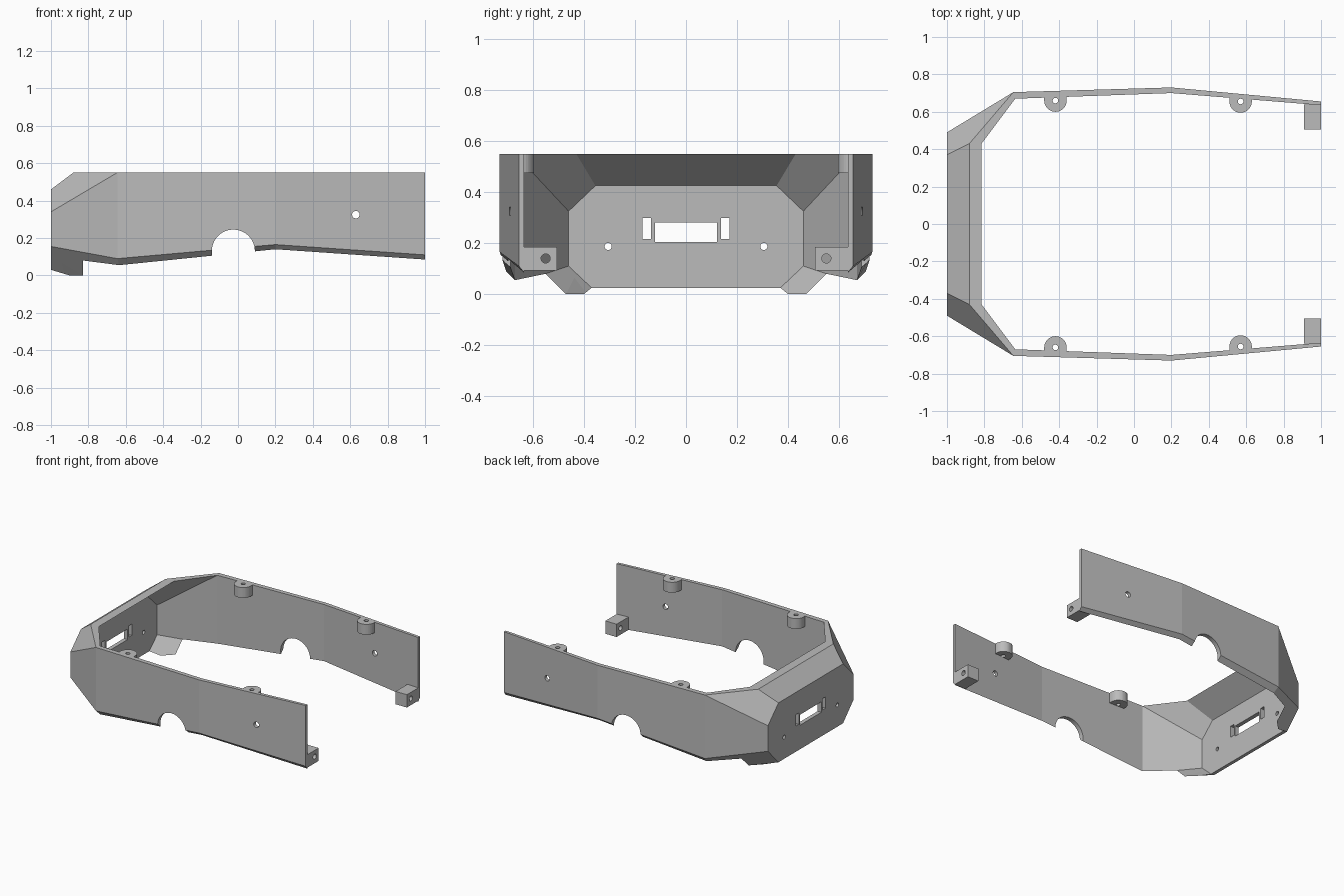
import bpy, bmesh, math
from mathutils import Matrix

cube = bpy.data.objects.get("Cube")
if cube:
    bpy.data.objects.remove(cube, do_unlink=True)

grey = bpy.data.materials.new("plain_grey")
grey.use_nodes = True
COLOR = (0.5, 0.5, 0.5, 1)
grey.diffuse_color = COLOR
grey.node_tree.nodes["Principled BSDF"].inputs["Base Color"].default_value = COLOR


def add_object(name, bm, cutter=False):
    bmesh.ops.recalc_face_normals(bm, faces=bm.faces)
    mesh = bpy.data.meshes.new(name)
    bm.to_mesh(mesh)
    bm.free()
    mesh.materials.append(grey)
    ob = bpy.data.objects.new(name, mesh)
    bpy.context.scene.collection.objects.link(ob)
    if cutter:
        ob.hide_render = True
        ob.hide_viewport = True
        ob.display_type = 'WIRE'
    return ob


def put_box(bm, x, y, z):
    m = Matrix.Translation((sum(x) / 2, sum(y) / 2, sum(z) / 2))
    size = Matrix.Diagonal((x[1] - x[0], y[1] - y[0], z[1] - z[0], 1))
    bmesh.ops.create_cube(bm, size=1, matrix=m @ size)


def put_rod(bm, centre, radius, length, axis, sides=32):
    turn = {'X': Matrix.Rotation(math.pi / 2, 4, 'Y'),
            'Y': Matrix.Rotation(math.pi / 2, 4, 'X'),
            'Z': Matrix.Identity(4)}[axis]
    bmesh.ops.create_cone(bm, cap_ends=True, segments=sides, radius1=radius,
                          radius2=radius, depth=length,
                          matrix=Matrix.Translation(centre) @ turn)


def cut(ob, cutter):
    mod = ob.modifiers.new("cut", 'BOOLEAN')
    mod.operation = 'DIFFERENCE'
    mod.solver = 'EXACT'
    mod.object = cutter


# Shell: one half, mirrored. Corner names: o/i = outer/inner, t/b = top/bottom
TOP = 0.55
P = {
    # open end, widest point and shoulder of the side wall
    'ot0': (1, .655, TOP), 'ob0': (1, .655, .11), 'ib0': (1, .635, .085), 'it0': (1, .635, TOP),
    'ot1': (.2, .73, TOP), 'ob1': (.2, .73, .165), 'ib1': (.2, .70, .14), 'it1': (.2, .70, TOP),
    'ot2': (-.645, .705, TOP), 'ob2': (-.645, .705, .09),
    'ib2': (-.635, .67, .055), 'it2': (-.635, .67, TOP),
    # sides of the end panel
    'ot3': (-1, .49, .34), 'ob3': (-1, .49, .155), 'ib3': (-.97, .46, .11), 'it3': (-.97, .46, .325),
    # top slope and rim
    'ot4': (-1, .37, .46), 'it4': (-.97, .355, .425), 'or': (-.88, .43, TOP), 'ir': (-.815, .43, TOP),
    # lower edge of the panel and lower corner plate
    'ob4': (-1, .37, .03), 'ib4': (-.97, .37, .025),
    'm': (-.83, .55, .08), 'n': (-.83, .47, 0), 'p': (-.9, .40, 0),
}
for key in ('ot4', 'it4', 'or', 'ir', 'ob4', 'ib4'):
    P[key + 'c'] = (P[key][0], 0, P[key][2])

FACES = [
    'ot0 ob0 ib0 it0',
    'ot2 ot3 ob3 ob2', 'it2 it3 ib3 m ib2', 'ob3 ob2 ib2 m',
    'ob3 m n p ob4', 'ib3 m n p ib4', 'ob4 p ib4',
    'ot2 ot3 ot4 or', 'it2 it3 it4 ir', 'ot2 or ir it2',
    'ot4 or orc ot4c', 'it4 ir irc it4c', 'or ir irc orc',
    'ot4c ot4 ot3 ob3 ob4 ob4c', 'it4c it4 it3 ib3 ib4 ib4c', 'ob4 ib4 ib4c ob4c',
]
ring = ['ot', 'ob', 'ib', 'it']
for s in (0, 1):
    for k, a in enumerate(ring):
        b = ring[(k + 1) % 4]
        FACES.append(f"{a}{s} {b}{s} {b}{s + 1} {a}{s + 1}")

bm = bmesh.new()
for side in (1, -1):
    verts = {k: bm.verts.new((x, side * y, z)) for k, (x, y, z) in P.items()}
    for f in FACES:
        bm.faces.new([verts[k] for k in f.split()])
bmesh.ops.remove_doubles(bm, verts=bm.verts, dist=0.0005)
bmesh.ops.dissolve_edges(bm, edges=[
    e for e in bm.edges if all(abs(v.co.y) < 1e-4 for v in e.verts)] + [
    e for e in bm.edges if False])
shell = add_object("shell", bm)

# Shell openings: wheel arches, wall holes, panel slots and panel holes
bm = bmesh.new()
put_rod(bm, (-.025, 0, .13), .115, 2, 'Y', 64)
put_rod(bm, (.63, 0, .325), .02, 2, 'Y')
put_box(bm, (-1.1, -.9), (-.122, .122), (.204, .28))
for side in (1, -1):
    put_box(bm, (-1.1, -.9), sorted((side * .137, side * .17)), (.216, .298))
    put_rod(bm, (-1, side * .305, .187), .014, .2, 'X')
cut(shell, add_object("shell_cutter", bm, True))


# Screw bosses under the rim
def boss(name, x, y, side):
    r, low = .06, .475
    outline = [(x + r * math.cos(a), y - r * math.sin(a))
               for a in (math.pi * k / 20 for k in range(21))]
    outline += [(x - r, y + .02), (x + r, y + .02)]
    bm = bmesh.new()
    face = bm.faces.new([bm.verts.new((px, side * py, low)) for px, py in outline])
    new = bmesh.ops.extrude_face_region(bm, geom=[face])['geom']
    bmesh.ops.translate(bm, vec=(0, 0, TOP - low),
                        verts=[v for v in new if isinstance(v, bmesh.types.BMVert)])
    ob = add_object(name, bm)
    bm = bmesh.new()
    put_rod(bm, (x, side * y, .51), .015, .3, 'Z', 24)
    cut(ob, add_object(name + "_cutter", bm, True))


# Mounting blocks at the open end
def block(name, side):
    bm = bmesh.new()
    put_box(bm, (.91, 1), sorted((side * .505, side * .64)), (.092, .185))
    ob = add_object(name, bm)
    bm = bmesh.new()
    put_rod(bm, (.95, side * .55, .14), .018, .3, 'X', 24)
    cut(ob, add_object(name + "_cutter", bm, True))


for label, side in (("back", 1), ("front", -1)):
    boss(label + "_boss_near_panel", -.42, .66, side)
    boss(label + "_boss_near_opening", .57, .655, side)
    block(label + "_mounting_block", side)
